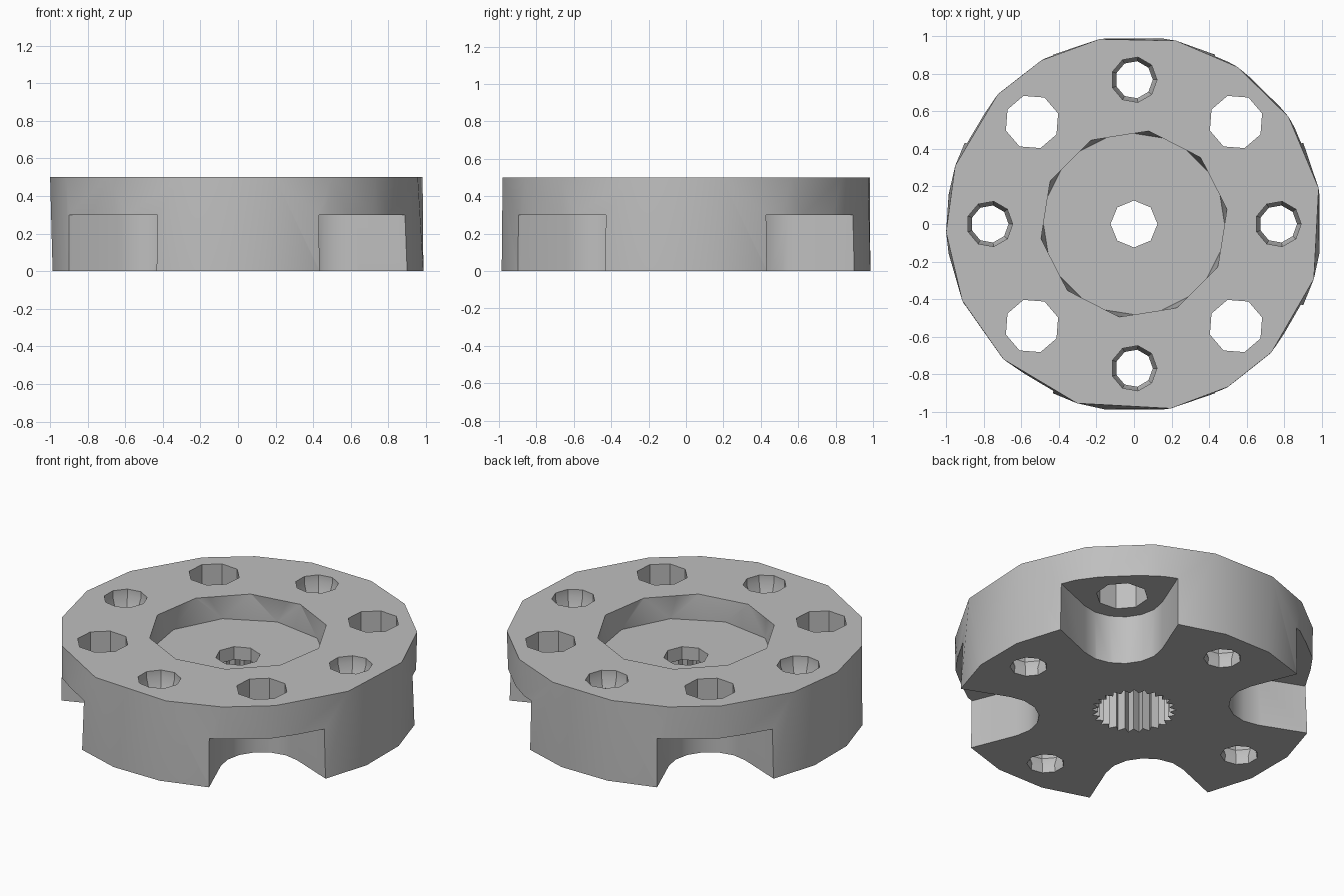
import bpy, bmesh
from math import sin, cos, pi, radians

if "Cube" in bpy.data.objects:
    bpy.data.objects.remove(bpy.data.objects["Cube"], do_unlink=True)

HEIGHT, POCKET_FLOOR, NOTCH_TOP, SPLINE_TOP = 0.5, 0.35, 0.3, 0.27
BOLT_CIRCLE = 0.767

grey = bpy.data.materials.new("plain grey")
grey.use_nodes = True
grey.diffuse_color = (0.52, 0.52, 0.52, 1)
grey.node_tree.nodes["Principled BSDF"].inputs["Base Color"].default_value = grey.diffuse_color


def make_object(name, bm):
    bmesh.ops.recalc_face_normals(bm, faces=bm.faces[:])
    mesh = bpy.data.meshes.new(name)
    bm.to_mesh(mesh)
    bm.free()
    mesh.materials.append(grey)
    obj = bpy.data.objects.new(name, mesh)
    bpy.context.collection.objects.link(obj)
    return obj


def ring(radius, angles, x=0, y=0):
    return [(x + radius * cos(a), y + radius * sin(a)) for a in angles]


def even(count, turn=0.0):
    return [2 * pi * (i + turn) / count for i in range(count)]


def loft(name, layers):
    """Solid through a stack of (z, outline) layers with equal point counts."""
    bm = bmesh.new()
    loops = [[bm.verts.new((x, y, z)) for x, y in pts] for z, pts in layers]
    n = len(loops[0])
    for low, high in zip(loops, loops[1:]):
        for i in range(n):
            j = (i + 1) % n
            bm.faces.new((low[i], low[j], high[j], high[i]))
    bm.faces.new(loops[0][::-1])
    bm.faces.new(loops[-1])
    return make_object(name, bm)


def hull(name, layers):
    """Faceted solid between two unlike outlines."""
    bm = bmesh.new()
    for z, pts in layers:
        for x, y in pts:
            bm.verts.new((x, y, z))
    bmesh.ops.convex_hull(bm, input=bm.verts[:])
    return make_object(name, bm)


# Disc: irregular top rim over a regular bottom rim
top_angles = [11, 34.7, 56.6, 77, 100.6, 119.5, 136.5, 162, 182.5,
              204, 226, 252.4, 281.3, 300, 317, 343]
bottom_angles = [q + a for q in (0, 90, 180, 270) for a in (9, 25.6, 45, 64.4, 81)]
disc = hull("hub_disc", [(0, ring(0.998, map(radians, bottom_angles))),
                         (HEIGHT, ring(1.0, map(radians, top_angles)))])


def cut(cutter):
    cutter.hide_render = True
    mod = disc.modifiers.new("cut", "BOOLEAN")
    mod.operation, mod.solver, mod.object = "DIFFERENCE", "EXACT", cutter
    bpy.context.view_layer.objects.active = disc
    bpy.ops.object.modifier_apply(modifier=mod.name)
    bpy.data.objects.remove(cutter, do_unlink=True)


# Central pocket with zigzag walls, kept vertical above the rim
pocket_rim = ring(0.5, even(10, 0.25))
cut(hull("pocket_cutter", [(POCKET_FLOOR, ring(0.5, even(10, 0.75))),
                           (HEIGHT + 0.002, pocket_rim)]))

# Centre bore and toothed socket under it
cut(loft("bore_cutter", [(z, ring(0.125, even(8))) for z in (0.1, 0.45)]))
teeth = [(r * cos(a), r * sin(a))
         for a, r in zip(even(50), [0.2, 0.237] * 25)]
cut(loft("socket_cutter", [(-0.1, teeth), (SPLINE_TOP, teeth)]))

# Flared notches below, each with a plain hole through its ceiling
arc = [radians(113 + 134 * i / 6) for i in range(7)]
profile = [(1.2, 0.44)] + ring(0.235, arc, BOLT_CIRCLE) + [(1.2, -0.44)]
for k in range(4):
    a = pi / 4 + k * pi / 2
    turned = [(u * cos(a) - v * sin(a), u * sin(a) + v * cos(a)) for u, v in profile]
    cut(loft("notch_cutter", [(-0.1, turned), (NOTCH_TOP, turned)]))
    hole = ring(0.146, even(8, 0.4), BOLT_CIRCLE * cos(a), BOLT_CIRCLE * sin(a))
    cut(loft("hole_cutter", [(0.1, hole), (0.6, hole)]))

# Threaded holes: ridged bores between the notches
thread = [(-0.1, 0.118)] + [(0.04 + 0.06 * i, (0.1, 0.122)[i % 2]) for i in range(8)] + [(0.6, 0.122)]
for k in range(4):
    a = k * pi / 2
    x, y = BOLT_CIRCLE * cos(a), BOLT_CIRCLE * sin(a)
    cut(loft("thread_cutter", [(z, ring(r, even(9), x, y)) for z, r in thread]))

# Soft rim, sharp pockets and holes
bpy.ops.object.select_all(action="DESELECT")
disc.select_set(True)
bpy.context.view_layer.objects.active = disc
bpy.ops.object.shade_smooth_by_angle(angle=radians(30))
